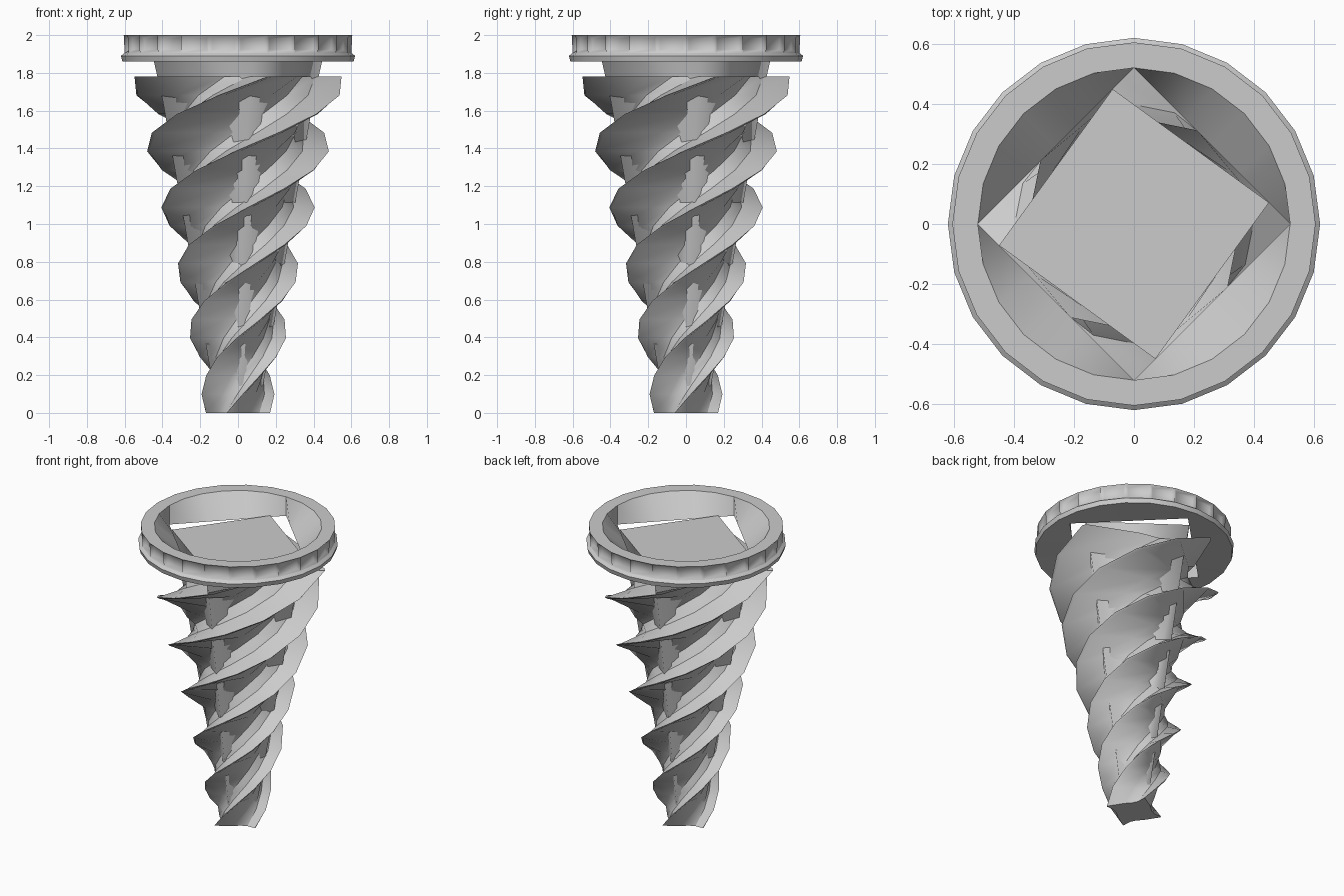
import bpy, bmesh
from math import radians, sin, cos, pi

if "Cube" in bpy.data.objects:
    bpy.data.objects.remove(bpy.data.objects["Cube"])


def finish(name, bm, angle):
    bmesh.ops.recalc_face_normals(bm, faces=bm.faces)
    me = bpy.data.meshes.new(name)
    bm.to_mesh(me)
    bm.free()
    ob = bpy.data.objects.new(name, me)
    bpy.context.collection.objects.link(ob)
    bpy.context.view_layer.objects.active = ob
    ob.select_set(True)
    bpy.ops.object.shade_smooth_by_angle(angle=radians(angle))
    ob.select_set(False)
    return ob


def loft(name, rings, cap_bottom=False, cap_top=False, close=False, angle=35):
    """Skin a list of equally sized point rings."""
    bm = bmesh.new()
    vr = [[bm.verts.new(p) for p in r] for r in rings]
    n = len(vr[0])
    pairs = list(zip(vr, vr[1:]))
    if close:
        pairs.append((vr[-1], vr[0]))
    for a, b in pairs:
        for i in range(n):
            j = (i + 1) % n
            bm.faces.new((a[i], a[j], b[j], b[i]))
    if cap_bottom:
        bm.faces.new(vr[0][::-1])
    if cap_top:
        bm.faces.new(vr[-1])
    return finish(name, bm, angle)


def circle(r, z, n, turn=0):
    return [(r * cos(2 * pi * i / n + radians(turn)),
             r * sin(2 * pi * i / n + radians(turn)), z) for i in range(n)]


def square(r, z, n):
    """Diamond with corners on the axes, n points along its edges."""
    out = []
    for i in range(n):
        q, t = divmod(4 * i / n, 1)
        a, b = q * pi / 2, (q + 1) * pi / 2
        out.append((r * (cos(a) * (1 - t) + cos(b) * t),
                    r * (sin(a) * (1 - t) + sin(b) * t), z))
    return out


# tip radius of the blades along the height
TIPS = [(0, .18), (.03, .19), (.18, .20), (.4, .255), (.77, .325),
        (1.03, .395), (1.4, .485), (1.78, .57)]


def tip_radius(z):
    for (z0, r0), (z1, r1) in zip(TIPS, TIPS[1:]):
        if z <= z1:
            return r0 + (r1 - r0) * (z - z0) / (z1 - z0)
    return TIPS[-1][1]


# twisted four-start screw: sharp upper edge, long sloping lower flank
SECTION = [(-9, .72), (0, 1.0), (3, .98), (40, .66), (62, .61)]


def screw_ring(z):
    phi = -74 + (z - 1.78) * 90 / .33
    R = tip_radius(z)
    return [(R * f * cos(radians(phi + a + 90 * k)),
             R * f * sin(radians(phi + a + 90 * k)), z)
            for k in range(4) for a, f in SECTION]


STEPS = 18
loft("twisted_blades", [screw_ring(1.78 * i / STEPS) for i in range(STEPS + 1)],
     cap_bottom=True, angle=30)

# four-sided tapering core, softly shaded, with a flat lid just inside the rim
loft("core", [circle(.11, .01, 4, 9), circle(.405, 1.66, 4, 9),
              circle(.455, 1.88, 4, 9)], angle=100)
lid = bmesh.new()
lid.faces.new([lid.verts.new(p) for p in circle(.455, 1.88, 4, 9)])
finish("core_lid", lid, 30)

# rim: round band with a projecting lip; the hole narrows to a square below
N = 24
rim = loft("rim", [square(.52, 1.87, N), circle(.52, 2.0, N), circle(.605, 2.0, N),
                   circle(.60, 1.905, N), circle(.62, 1.89, N),
                   circle(.612, 1.86, N)], close=True, angle=40)

# shallow notches around the outer band
bm = bmesh.new()
bm.from_mesh(rim.data)
outer = [f for f in bm.faces if 1.93 < f.calc_center_median().z < 1.98
         and f.calc_center_median().xy.length > .575]
bmesh.ops.inset_individual(bm, faces=outer, thickness=.025, depth=-.02)
bm.to_mesh(rim.data)
bm.free()
